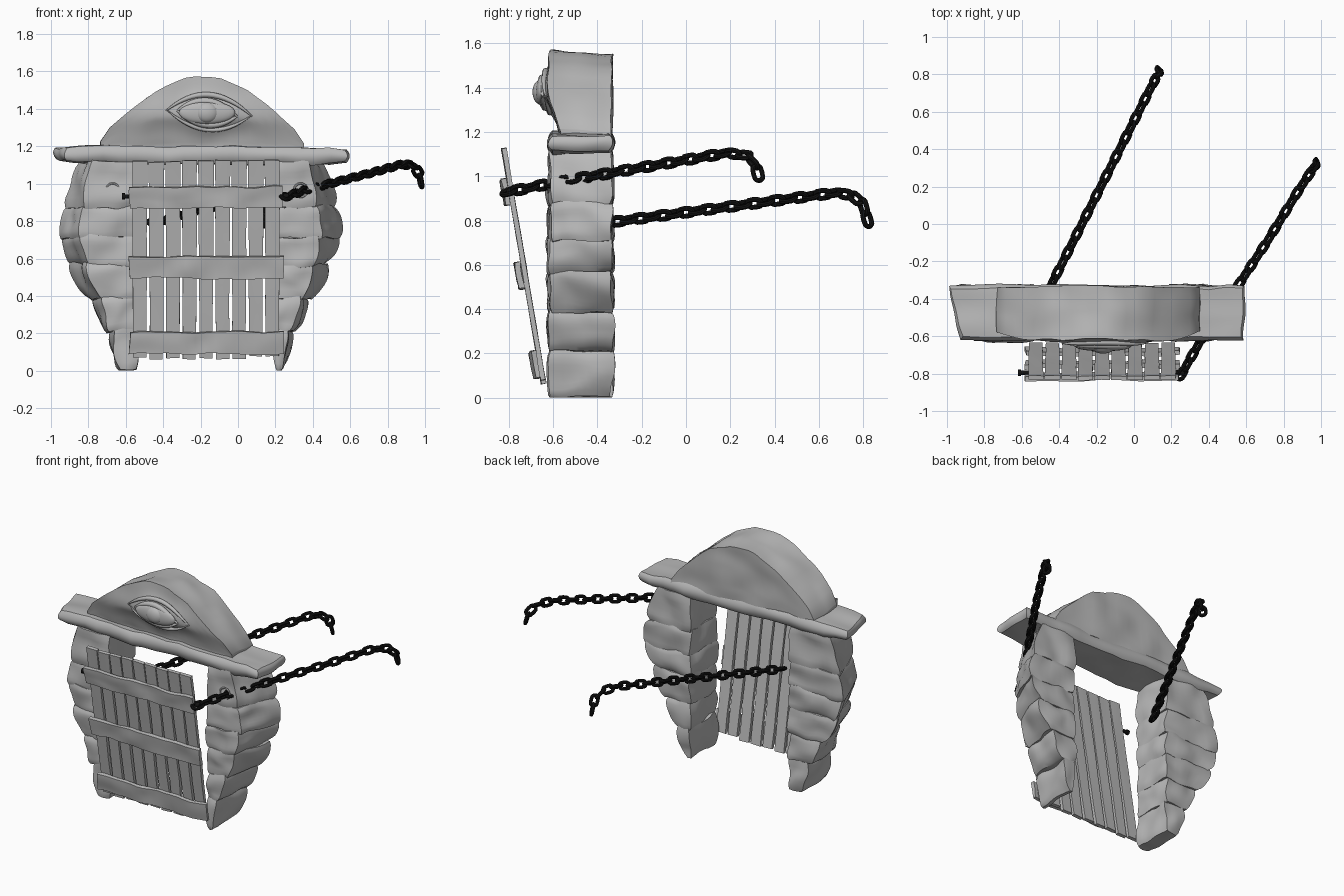
import bpy, bmesh, math, random
from mathutils import Vector, Matrix, noise

random.seed(4)
if "Cube" in bpy.data.objects:
    bpy.data.objects.remove(bpy.data.objects["Cube"])

MID = -0.2          # centre line of the gateway
made = []


def material(name, rgb):
    m = bpy.data.materials.new(name)
    m.use_nodes = True
    m.diffuse_color = (*rgb, 1)
    m.node_tree.nodes["Principled BSDF"].inputs["Base Color"].default_value = (*rgb, 1)
    return m


GREY = material("plain grey", (0.48, 0.48, 0.48))
BLACK = material("black iron", (0.006, 0.006, 0.006))


def lerp(a, b, t):
    return a + (b - a) * t


def along(points, x):
    """Height of a polyline at x."""
    for (x0, z0), (x1, z1) in zip(points, points[1:]):
        if x <= x1:
            return lerp(z0, z1, (x - x0) / (x1 - x0))
    return points[-1][1]


def finish(name, bm, mat):
    mesh = bpy.data.meshes.new(name)
    bmesh.ops.recalc_face_normals(bm, faces=bm.faces)
    bm.to_mesh(mesh)
    bm.free()
    mesh.materials.append(mat)
    obj = bpy.data.objects.new(name, mesh)
    bpy.context.collection.objects.link(obj)
    made.append(obj)
    return obj


def block(name, shape, cuts, rough, scale=6, matrix=Matrix()):
    """Subdivided box, mapped from -1..1 by shape(u, v, w), then roughened."""
    bm = bmesh.new()
    bmesh.ops.create_cube(bm, size=2)
    bmesh.ops.subdivide_edges(bm, edges=bm.edges[:], cuts=cuts, use_grid_fill=True)
    seed = Vector((random.random(), random.random(), random.random())) * 20
    for v in bm.verts:
        p = Vector(shape(*v.co))
        v.co = matrix @ (p + noise.noise_vector(p * scale + seed) * rough)
        v.co.z = max(v.co.z, 0)
    return finish(name, bm, GREY)


# Stacked stone pillars, narrower at the front: bottom, top, outer width at bottom and top
COURSES = [(0, 0.22, 0.44, 0.49), (0.21, 0.39, 0.52, 0.59), (0.38, 0.57, 0.61, 0.70),
           (0.56, 0.72, 0.69, 0.75), (0.71, 0.88, 0.76, 0.73), (0.87, 1.12, 0.73, 0.66)]
for side, label, opening in ((-1, "right", 0.34), (1, "left", 0.395)):
    for i, (z0, z1, d0, d1) in enumerate(COURSES):
        def stone(u, v, w):
            t = (w + 1) / 2
            pillow = 1 - 0.06 * w ** 6
            outer = lerp(d0, d1, t) - 0.02 * w ** 4 + 0.008
            outer -= (1 - v) / 2 * 0.33 * max(0, outer - 0.43)
            inner = opening + 0.008 * w ** 4
            return (MID + side * lerp(inner, outer, (u + 1) / 2),
                    -0.475 + 0.143 * v * pillow - 0.006 * (1 - u * u) * (v < 0), lerp(z0, z1, t))
        block(f"{label}_pillar_stone_{i + 1}", stone, 8, 0.021, 8)


# Lintel slab with worn, thinner ends
def slab(u, v, w):
    chamfer = 0.06 * (1 - v) / 2 * max(0, -u) ** 6
    return (MID + (0.79 - 0.015 * w * w) * u + chamfer, -0.475 + v * (0.147 - 0.018 * w * w),
            1.152 + w * (0.046 - 0.014 * u ** 8) - 0.006 * u)


block("lintel", slab, 17, 0.014, 7)

# Arched crown with a swollen brow
ARCH = [(-0.73, 1.22), (-0.67, 1.31), (-0.47, 1.48), (-0.27, 1.57), (-0.1, 1.57),
        (0.06, 1.5), (0.2, 1.385), (0.33, 1.26), (0.35, 1.22)]
EYE_X, EYE_Z = -0.165, 1.38


def crown_front(x, z):
    swell = math.exp(-((x - EYE_X) / 0.23) ** 2 - ((z - EYE_Z) / 0.09) ** 2)
    return -0.57 - 0.045 * min(1, max(0, (z - 1.2) / 0.15)) - 0.045 * swell


def crown_shape(u, v, w):
    x = -0.19 + 0.54 * u
    t = (1 - v) / 2
    z = lerp(1.17, along(ARCH, x) - 0.02 * (1 - t), (w + 1) / 2)
    return x, lerp(-0.335, crown_front(x, z), t), z


block("crown", crown_shape, 21, 0.013, 7)


# Carved eye
def dome(name, rx, ry, rz, y):
    bm = bmesh.new()
    bmesh.ops.create_uvsphere(bm, u_segments=28, v_segments=14, radius=1)
    bm.transform(Matrix.Translation((EYE_X, y, EYE_Z)) @ Matrix.Diagonal((rx, ry, rz, 1)))
    finish(name, bm, GREY)


dome("eyeball", 0.15, 0.025, 0.06, -0.655)
dome("iris", 0.062, 0.035, 0.055, -0.658)


def ridge(name, half, rise, thick, shift=0):
    """Tapered fold arching over or under the eye."""
    curve = bpy.data.curves.new(name, "CURVE")
    curve.dimensions = "3D"
    curve.bevel_depth = thick
    curve.bevel_resolution = 2
    spline = curve.splines.new("POLY")
    spline.points.add(16)
    for i, pt in enumerate(spline.points):
        s = i / 8 - 1
        x, z = EYE_X + shift + half * s, EYE_Z - 0.015 * s - 0.005 + rise * (1 - s * s)
        pt.co = (x, crown_front(x, z) - 0.004, z, 1)
        pt.radius = 0.25 + 0.75 * (1 - s * s)
    curve.materials.append(GREY)
    bpy.context.collection.objects.link(bpy.data.objects.new(name, curve))


ridge("upper_eyelid", 0.16, 0.065, 0.02)
ridge("lower_eyelid", 0.16, -0.06, 0.02)
ridge("brow_fold", 0.23, 0.1, 0.015, 0.01)
ridge("cheek_fold", 0.22, -0.088, 0.012, 0.01)

# Leaning plank gate
GATE = Matrix.Translation((0, -0.643, 0.065)) @ Matrix.Rotation(0.168, 4, "X")
for i in range(9):
    cx = -0.525 + 0.0885 * i
    low, high = random.uniform(-0.005, 0.015), random.uniform(1.065, 1.08)

    def slat(u, v, w):
        t = (w + 1) / 2
        return cx + u * lerp(0.035, 0.041, t), v * 0.011, lerp(low, high, t)
    block(f"gate_slat_{i + 1}", slat, 7, 0.004, 9, GATE)

for label, low, high in (("bottom", 0.03, 0.15), ("middle", 0.44, 0.555), ("top", 0.82, 0.935)):
    def board(u, v, w):
        return -0.17 + 0.41 * u, -0.025 + v * 0.012, lerp(low, high, (w + 1) / 2)
    block(f"{label}_gate_board", board, 15, 0.014, 8, GATE)

# Chains: one stretched ring repeated along a path, turned a quarter each time
bpy.ops.mesh.primitive_torus_add(major_segments=16, minor_segments=8,
                                 major_radius=0.021, minor_radius=0.0115)
ring = bpy.context.object
link_mesh = ring.data.copy()
bpy.data.objects.remove(ring)
for v in link_mesh.vertices:
    v.co.x += math.copysign(0.014, v.co.x) if abs(v.co.x) > 0.001 else 0


def chain(name, points, pitch=0.058):
    points = [Vector(p) for p in points]
    bm = bmesh.new()
    count, left = 0, 0.0
    for a, b in zip(points, points[1:]):
        length = (b - a).length
        turn = (b - a).to_track_quat("X", "Z").to_matrix().to_4x4()
        while left <= length:
            start = len(bm.verts)
            bm.from_mesh(link_mesh)
            bm.verts.ensure_lookup_table()
            roll = Matrix.Rotation(math.pi / 2 * (count % 2 + 0.4), 4, "X")
            place = Matrix.Translation(a.lerp(b, left / length)) @ turn @ roll
            bmesh.ops.transform(bm, matrix=place, verts=bm.verts[start:])
            count += 1
            left += pitch
        left -= length
    finish(name, bm, BLACK)


chain("right_chain", [(-0.46, -0.36, 0.79), (0.06, 0.67, 0.925), (0.1, 0.75, 0.915),
                      (0.13, 0.8, 0.87), (0.135, 0.82, 0.8)])
chain("left_chain", [(0.255, -0.8, 0.93), (0.37, -0.6, 0.97), (0.49, -0.43, 1.0),
                     (0.72, -0.08, 1.06), (0.88, 0.18, 1.105), (0.94, 0.27, 1.095),
                     (0.97, 0.315, 1.05), (0.98, 0.33, 0.99)])

# Iron pins on the gate edges, and carved rings where the chains enter the stone
for name, x, radius, depth in (("right_pin", -0.59, 0.011, 0.06), ("right_pin_head", -0.612, 0.017, 0.016),
                               ("left_pin", 0.245, 0.016, 0.05)):
    bm = bmesh.new()
    bmesh.ops.create_cone(bm, cap_ends=True, segments=12, radius1=radius, radius2=radius, depth=depth)
    bm.transform(Matrix.Translation((x, -0.795, 0.932)) @ Matrix.Rotation(math.pi / 2, 4, "Y"))
    finish(name, bm, BLACK)

for name, x in (("right_chain_socket", -0.67), ("left_chain_socket", 0.335)):
    bpy.ops.mesh.primitive_torus_add(major_segments=24, minor_segments=6, major_radius=0.036,
                                     minor_radius=0.006, location=(x, -0.62, 0.965),
                                     rotation=(math.pi / 2, 0, 0))
    socket = bpy.context.object
    socket.name = name
    socket.data.materials.append(GREY)
    made.append(socket)

# Soft shading with crisp edges
bpy.ops.object.select_all(action="DESELECT")
for obj in made:
    obj.select_set(True)
bpy.context.view_layer.objects.active = made[0]
bpy.ops.object.shade_smooth_by_angle(angle=math.radians(35))
